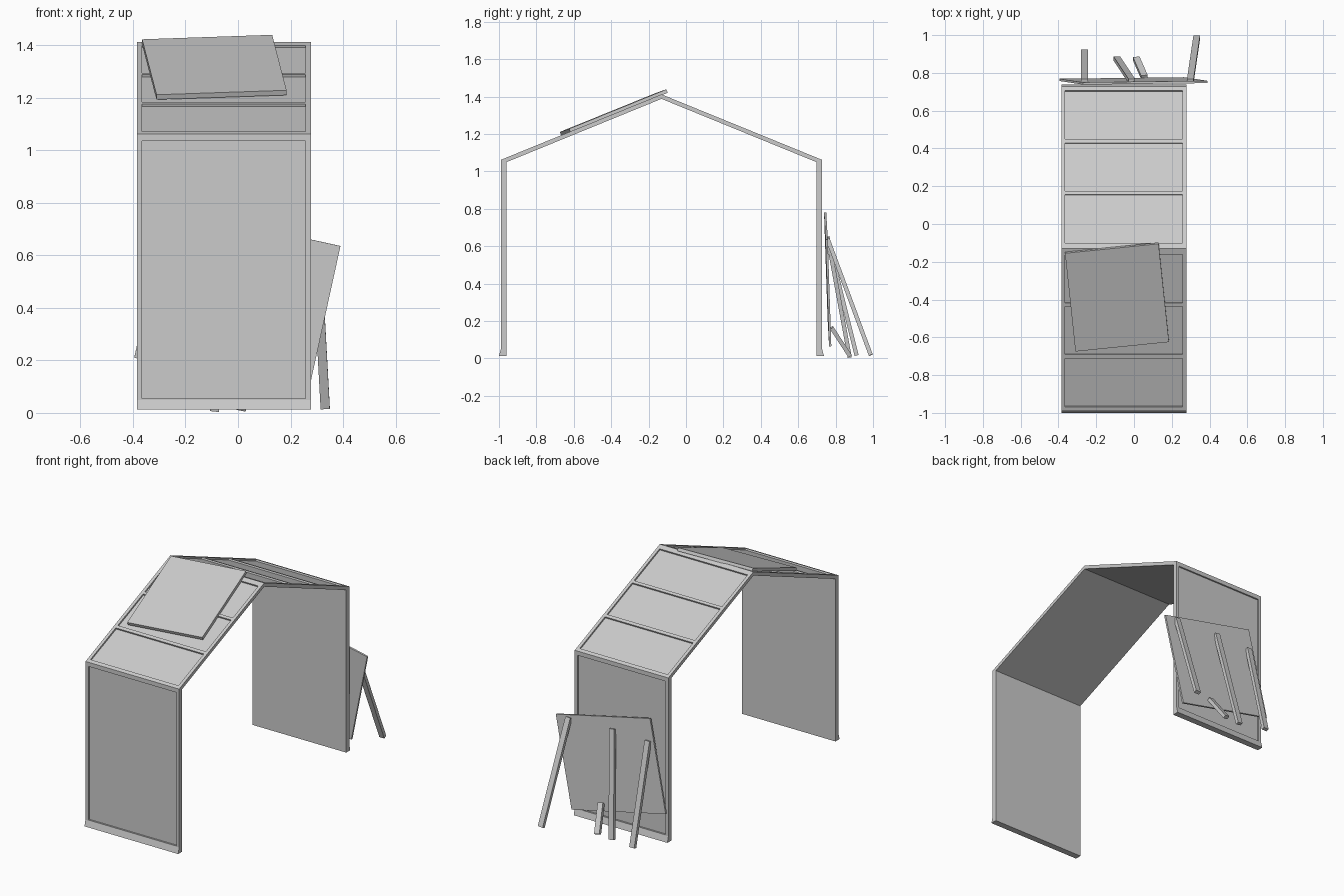
import bpy, bmesh, math
from mathutils import Vector

if "Cube" in bpy.data.objects:
    bpy.data.objects.remove(bpy.data.objects["Cube"])

YC = -0.131                 # ridge line of the shelter
X0, X1 = -0.385, 0.277      # shelter sides
RIDGE, EAVE, HALF = 1.412, 1.062, 0.859
SLOPE = (RIDGE - EAVE) / HALF
DEPTH = 0.01                # recess depth


def prism(name, pts, offset):
    """Solid made from a flat polygon swept along an offset vector."""
    bm = bmesh.new()
    face = bm.faces.new([bm.verts.new(p) for p in pts])
    new = bmesh.ops.extrude_face_region(bm, geom=[face])["geom"]
    bmesh.ops.translate(bm, vec=Vector(offset),
                        verts=[g for g in new if isinstance(g, bmesh.types.BMVert)])
    bmesh.ops.recalc_face_normals(bm, faces=bm.faces[:])
    mesh = bpy.data.meshes.new(name)
    bm.to_mesh(mesh)
    bm.free()
    ob = bpy.data.objects.new(name, mesh)
    bpy.context.collection.objects.link(ob)
    return ob


def board(name, corners, thickness):
    """Thin board from the four corners of its upper face."""
    c = [Vector(p) for p in corners]
    n = (c[2] - c[0]).cross(c[3] - c[1]).normalized()
    c[3] = c[0] + c[2] - c[1]
    return prism(name, c, n * thickness)


def stick(name, foot, top, w=0.035, t=0.022):
    """Square-ended bar between two points, its wide side along x."""
    a, b = Vector(foot), Vector(top)
    d = (b - a).normalized()
    u = (Vector((1, 0, 0)) - d * d.x).normalized() * w / 2
    v = d.cross(u).normalized() * t / 2
    return prism(name, [a - u - v, a + u - v, a + u + v, a - u + v], b - a)


# Shelter shell: one half of the section, mirrored about the ridge
half = [(0.869, 0.012), (0.859, 0.05), (HALF, EAVE)]
inner = [(0.828, 1.05), (0.828, 0.012)]
section = ([(-u, z) for u, z in half] + [(0, RIDGE)] + half[::-1]
           + inner[::-1] + [(0, 1.388)] + [(-u, z) for u, z in inner])
shell = prism("shelter_shell", [(X0, YC + u, z) for u, z in section], (X1 - X0, 0, 0))

# Recessed panels on the outside of both walls and both roof slopes
xa, xb = X0 + 0.02, X1 - 0.02
normal = Vector((0, SLOPE, 1)).normalized()
cutters = []
for s in (-1, 1):
    y = YC + s * (HALF - DEPTH)
    cutters.append(prism("wall_cutter", [(xa, y, 0.055), (xb, y, 0.055),
                                         (xb, y, 1.035), (xa, y, 1.035)], (0, s * 0.04, 0)))
    n = Vector((0, s * normal.y, normal.z))
    for u0, u1 in ((0.031, 0.288), (0.306, 0.561), (0.581, 0.837)):
        quad = [Vector((x, YC + s * u, RIDGE - SLOPE * u)) - n * DEPTH
                for x, u in ((xa, u0), (xb, u0), (xb, u1), (xa, u1))]
        cutters.append(prism("roof_cutter", quad, n * 0.04))

for c in cutters:
    m = shell.modifiers.new("recess", "BOOLEAN")
    m.operation, m.solver, m.object = "DIFFERENCE", "EXACT", c
bpy.context.view_layer.update()
result = bpy.data.meshes.new_from_object(
    shell.evaluated_get(bpy.context.evaluated_depsgraph_get()))
shell.modifiers.clear()
shell.data = result
for c in cutters:
    bpy.data.objects.remove(c)

# Loose board lying on the front roof slope
board("roof_board", [(-0.365, -0.155, 1.422), (0.13, -0.105, 1.439),
                     (0.185, -0.625, 1.228), (-0.31, -0.675, 1.212)], 0.02)

# Tilted board leaning against the back wall
board("leaning_board", [(-0.27, 0.738, 0.78), (0.39, 0.746, 0.635),
                        (0.265, 0.765, 0.065), (-0.395, 0.757, 0.21)][::-1], -0.012)

# Sticks propping the leaning board
stick("prop_left", (-0.262, 0.912, 0.016), (-0.262, 0.757, 0.64))
stick("prop_middle", (-0.09, 0.875, 0.007), (-0.012, 0.757, 0.65))
stick("prop_short", (0.012, 0.876, 0.014), (0.055, 0.778, 0.165))
stick("prop_right", (0.332, 0.988, 0.018), (0.298, 0.757, 0.64))
